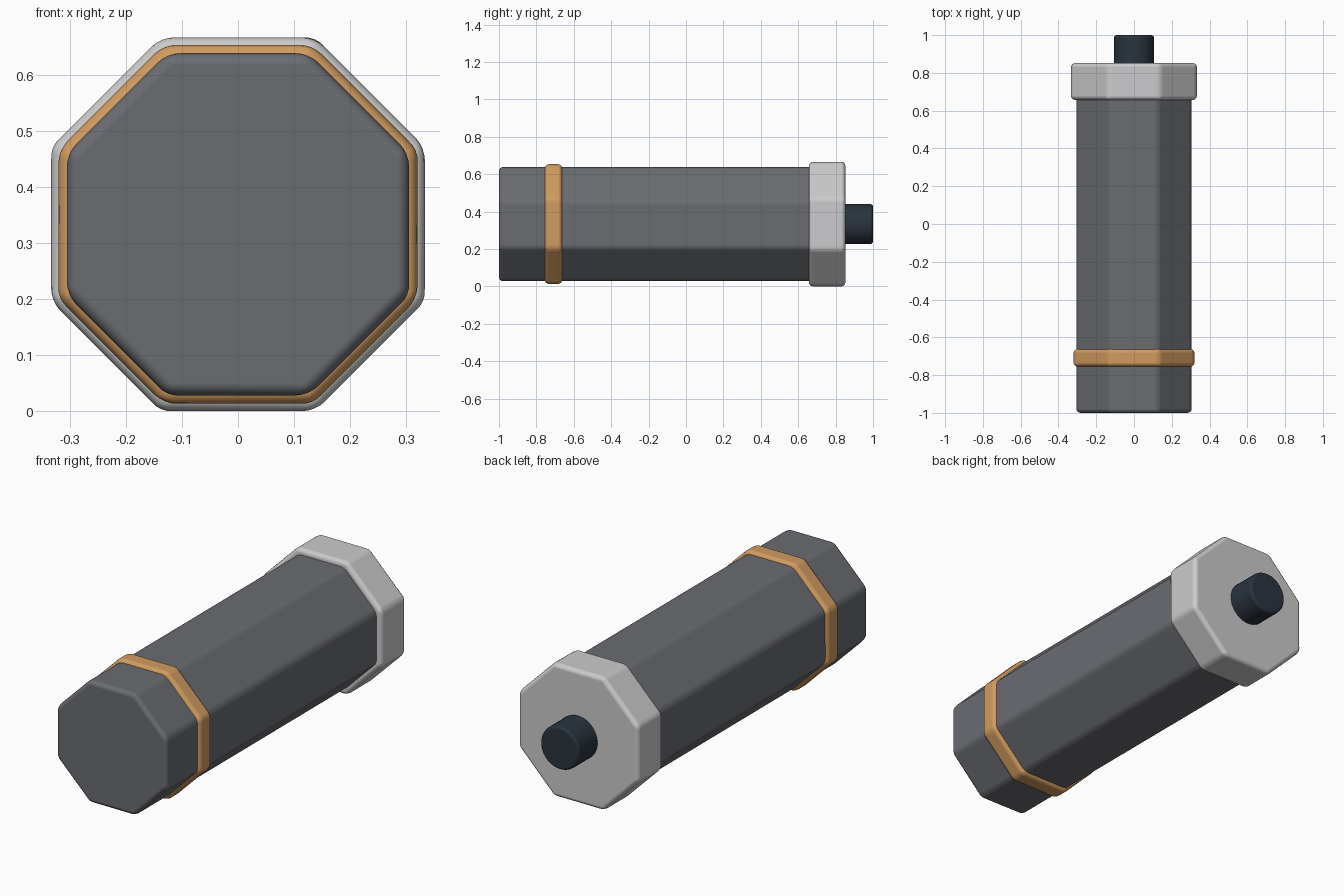
import bpy, bmesh, math
from mathutils import Matrix

cube = bpy.data.objects.get("Cube")
if cube:
    bpy.data.objects.remove(cube, do_unlink=True)

AXIS_Z = 0.333


def material(name, rgb):
    m = bpy.data.materials.new(name)
    m.use_nodes = True
    m.diffuse_color = (*rgb, 1)
    bsdf = next(n for n in m.node_tree.nodes if n.type == 'BSDF_PRINCIPLED')
    bsdf.inputs["Base Color"].default_value = (*rgb, 1)
    return m


def rounded_prism(name, sides, apothem, y0, y1, bevel, mat):
    """Prism lying along y, a flat side on top, with rounded edges."""
    bm = bmesh.new()
    radius = apothem / math.cos(math.pi / sides)
    turn = (Matrix.Translation((0, (y0 + y1) / 2, AXIS_Z))
            @ Matrix.Rotation(math.pi / 2, 4, 'X')
            @ Matrix.Rotation(math.pi / sides, 4, 'Z'))
    bmesh.ops.create_cone(bm, cap_ends=True, segments=sides, radius1=radius,
                          radius2=radius, depth=y1 - y0, matrix=turn)
    mesh = bpy.data.meshes.new(name)
    bm.to_mesh(mesh)
    bm.free()
    mesh.materials.append(mat)
    for p in mesh.polygons:
        p.use_smooth = True
    ob = bpy.data.objects.new(name, mesh)
    bpy.context.collection.objects.link(ob)
    mod = ob.modifiers.new("rounded_edges", 'BEVEL')
    mod.width = bevel
    mod.segments = 4
    mod.limit_method = 'ANGLE'
    mod.angle_limit = math.radians(30)
    mod.harden_normals = True
    return ob


body_grey = material("slate grey", (0.145, 0.15, 0.167))
band_tan = material("warm tan", (0.64, 0.33, 0.115))
cap_grey = material("light grey", (0.6, 0.6, 0.61))
pin_dark = material("dark blue grey", (0.022, 0.034, 0.047))

# Octagonal housing, ring near the front, collar and round pin at the back
rounded_prism("body", 8, 0.305, -1.0, 0.70, 0.022, body_grey)
rounded_prism("front_band", 8, 0.32, -0.755, -0.662, 0.022, band_tan)
rounded_prism("rear_cap", 8, 0.333, 0.657, 0.852, 0.022, cap_grey)
rounded_prism("rear_pin", 32, 0.107, 0.80, 1.0, 0.015, pin_dark)
